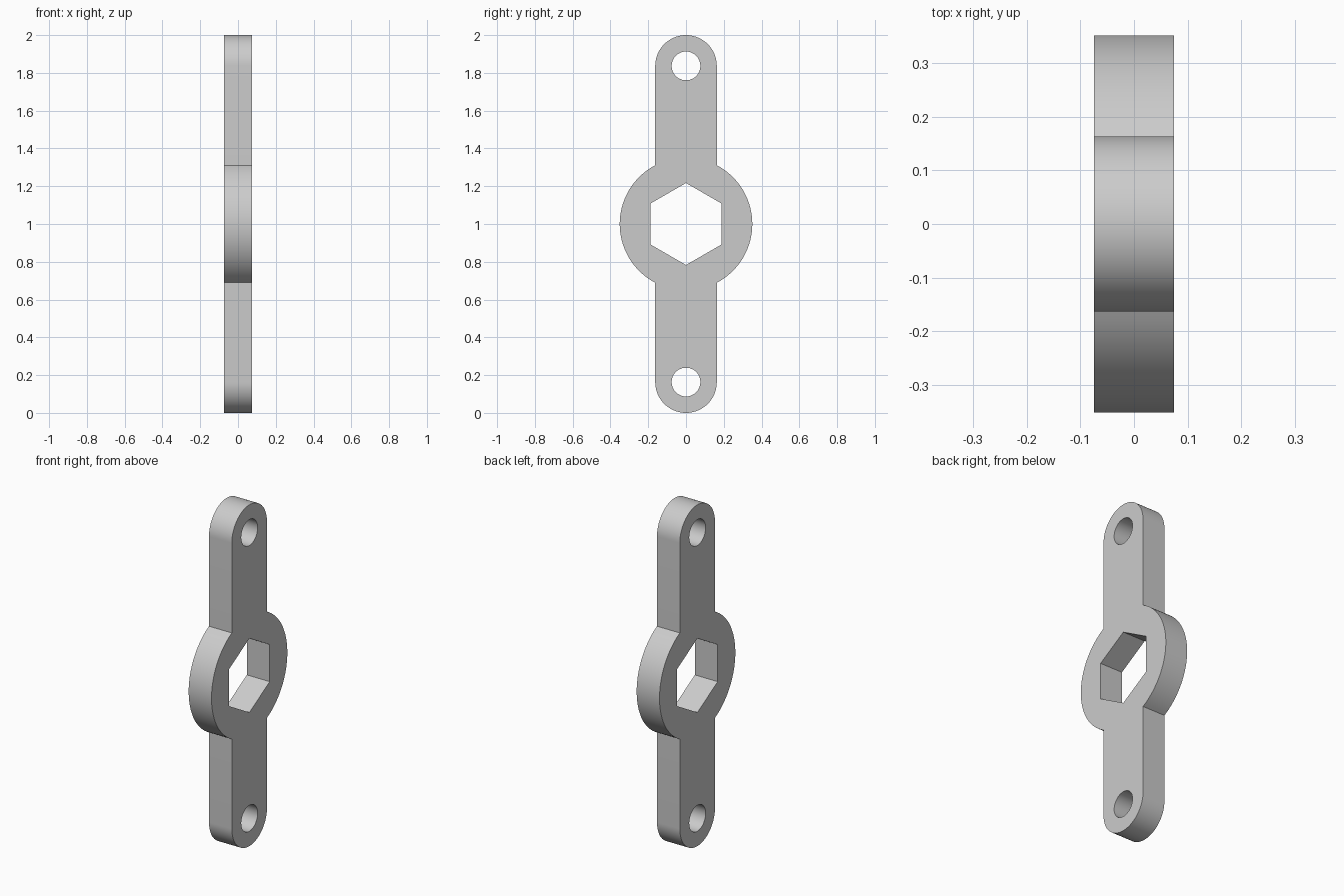
import bpy, bmesh
from math import sin, cos, pi, acos

if "Cube" in bpy.data.objects:
    bpy.data.objects.remove(bpy.data.objects["Cube"])

THICK = 0.148      # plate thickness along x
HUB_R = 0.351      # central ring
ARM_R = 0.163      # arm half width and end radius
HOLE_R = 0.076     # end holes
HEX_R = 0.217      # hexagon, corner up and down
END = 1 - ARM_R    # distance from hub centre to end hole


def arc(cz, radius, start, stop, steps):
    """Points (y, z) on an arc, both ends included."""
    angles = [start + (stop - start) * i / steps for i in range(steps + 1)]
    return [(radius * cos(a), cz + radius * sin(a)) for a in angles]


def ring(cz, radius, sides, start=0):
    return arc(cz, radius, start, start + 2 * pi, sides)[:-1]


# Outline: hub side, rounded top end, hub side, rounded bottom end
join = acos(ARM_R / HUB_R)
outline = (arc(1, HUB_R, -join, join, 40)
           + arc(1 + END, ARM_R, 0, pi, 40)
           + arc(1, HUB_R, pi - join, pi + join, 40)
           + arc(1 - END, ARM_R, pi, 2 * pi, 40))
loops = [outline, ring(1, HEX_R, 6, pi / 2),
         ring(1 + END, HOLE_R, 48), ring(1 - END, HOLE_R, 48)]

# Fill the profile around its holes, then extrude it to a plate
bm = bmesh.new()
for loop in loops:
    verts = [bm.verts.new((-THICK / 2, y, z)) for y, z in loop]
    for a, b in zip(verts, verts[1:] + verts[:1]):
        bm.edges.new((a, b))
bmesh.ops.triangle_fill(bm, edges=bm.edges[:], use_beauty=True)
grown = bmesh.ops.extrude_face_region(bm, geom=bm.faces[:], use_keep_orig=True)
bmesh.ops.translate(bm, vec=(THICK, 0, 0),
                    verts=[g for g in grown["geom"] if isinstance(g, bmesh.types.BMVert)])
bmesh.ops.recalc_face_normals(bm, faces=bm.faces[:])
mesh = bpy.data.meshes.new("link_plate")
bm.to_mesh(mesh)
bm.free()

plate = bpy.data.objects.new("link_plate", mesh)
bpy.context.collection.objects.link(plate)

# Plain grey metal
grey = bpy.data.materials.new("light_grey")
grey.use_nodes = True
colour = (0.6, 0.6, 0.6, 1)
grey.diffuse_color = colour
grey.node_tree.nodes["Principled BSDF"].inputs["Base Color"].default_value = colour
mesh.materials.append(grey)

# Smooth round walls, sharp rims and corners
bpy.ops.object.select_all(action="DESELECT")
plate.select_set(True)
bpy.context.view_layer.objects.active = plate
bpy.ops.object.shade_smooth_by_angle(angle=pi / 6)
